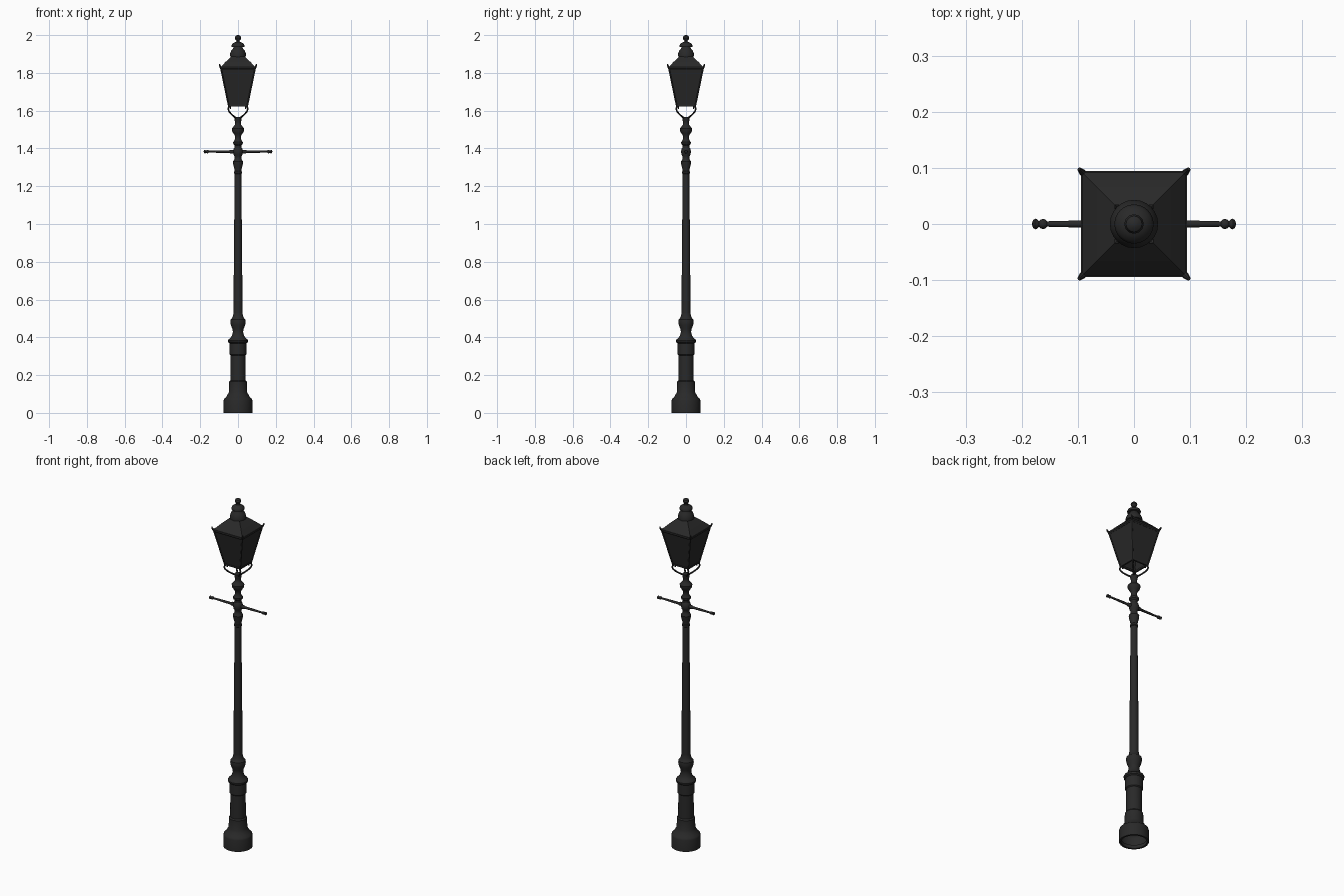
import bpy, bmesh, math
from mathutils import Vector, Matrix

iron = bpy.data.materials.new("black iron")
iron.diffuse_color = (0.022, 0.022, 0.022, 1)


def finish(name, bm, smooth=True):
    bmesh.ops.recalc_face_normals(bm, faces=bm.faces)
    me = bpy.data.meshes.new(name)
    bm.to_mesh(me)
    bm.free()
    me.materials.append(iron)
    ob = bpy.data.objects.new(name, me)
    bpy.context.collection.objects.link(ob)
    if smooth:
        bpy.ops.object.select_all(action='DESELECT')
        ob.select_set(True)
        bpy.context.view_layer.objects.active = ob
        bpy.ops.object.shade_smooth_by_angle(angle=math.radians(35))
    return ob


def lathe(name, profile, sides=24, turn=None):
    """Spin (radius, height) points about z; turn is an optional matrix."""
    bm = bmesh.new()
    vs = [bm.verts.new((r, 0, z)) for r, z in profile]
    es = [bm.edges.new(p) for p in zip(vs, vs[1:])]
    bmesh.ops.spin(bm, geom=vs + es, cent=(0, 0, 0), axis=(0, 0, 1),
                   angle=math.tau, steps=sides, use_duplicate=False)
    bmesh.ops.remove_doubles(bm, verts=bm.verts, dist=0.00005)
    if turn:
        bm.transform(turn)
    return finish(name, bm)


def square_loft(name, rings, closed=False):
    """Join square rings given as (half width, height)."""
    bm = bmesh.new()
    rows = [[bm.verts.new((sx * h, sy * h, z)) for sx, sy in
             ((-1, -1), (1, -1), (1, 1), (-1, 1))] for h, z in rings]
    pairs = list(zip(rows, rows[1:]))
    if closed:
        pairs.append((rows[-1], rows[0]))
    for a, b in pairs:
        for i in range(4):
            j = (i + 1) % 4
            bm.faces.new((a[i], a[j], b[j], b[i]))
    return finish(name, bm, False)


def tube(name, pts, radii, sides=8):
    """Sweep a circle along points lying in the x-z plane."""
    bm = bmesh.new()
    pts = [Vector((x, 0, z)) for x, z in pts]
    rows = []
    for i, p in enumerate(pts):
        t = (pts[min(i + 1, len(pts) - 1)] - pts[max(i - 1, 0)]).normalized()
        n = Vector((-t.z, 0, t.x))
        rows.append([bm.verts.new(p + radii[i] * (n * math.cos(a) + Vector((0, 1, 0)) * math.sin(a)))
                     for a in (math.tau * k / sides for k in range(sides))])
    for a, b in zip(rows, rows[1:]):
        for i in range(sides):
            j = (i + 1) % sides
            bm.faces.new((a[i], a[j], b[j], b[i]))
    bm.faces.new(rows[0])
    bm.faces.new(rows[-1])
    return finish(name, bm)


def four_corners(name, pts, radii, sides=8):
    for k in range(4):
        ob = tube(f"{name}_{k + 1}", pts, radii, sides)
        ob.data.transform(Matrix.Rotation(math.pi / 4 + k * math.pi / 2, 4, 'Z'))


# Pedestal, open underneath
lathe("pedestal", [
    (0.066, 0.02), (0.066, 0), (0.076, 0), (0.076, 0.066), (0.073, 0.075), (0.064, 0.082),
    (0.055, 0.098), (0.049, 0.108), (0.047, 0.165), (0.041, 0.172), (0.040, 0.305),
    (0.045, 0.31), (0.045, 0.368), (0.052, 0.374), (0.053, 0.383), (0.049, 0.39),
    (0.040, 0.396), (0.032, 0.41), (0.027, 0.43), (0.030, 0.445), (0.038, 0.465),
    (0.041, 0.482), (0.039, 0.495), (0.031, 0.503), (0.026, 0.515), (0.024, 0.53)], 32)

# Tapered shaft
lathe("shaft", [(0.024, 0.525), (0.022, 0.80), (0.0175, 1.27)], 20)

# Turned neck with collars
lathe("neck", [
    (0.0175, 1.265), (0.021, 1.268), (0.021, 1.276), (0.018, 1.28), (0.020, 1.295),
    (0.026, 1.318), (0.027, 1.33), (0.022, 1.338), (0.018, 1.346), (0.018, 1.358),
    (0.023, 1.366), (0.027, 1.383), (0.023, 1.398), (0.018, 1.405), (0.018, 1.416),
    (0.025, 1.424), (0.026, 1.434), (0.019, 1.442), (0.015, 1.455), (0.017, 1.468),
    (0.024, 1.48), (0.032, 1.492), (0.033, 1.506), (0.024, 1.516), (0.017, 1.524),
    (0.015, 1.54), (0.019, 1.548), (0.020, 1.566), (0, 1.567)], 24)

# Ladder rest, one turned arm on each side
for side, sign in (("left", -1), ("right", 1)):
    lathe(f"ladder_arm_{side}", [
        (0.010, 0.015), (0.010, 0.04), (0.0065, 0.046), (0.0065, 0.09), (0.0048, 0.155),
        (0.008, 0.158), (0.009, 0.162), (0.008, 0.166), (0.005, 0.169), (0.008, 0.172),
        (0.0095, 0.176), (0.007, 0.180), (0, 0.182)], 12,
        Matrix.Translation((0, 0, 1.383)) @ Matrix.Rotation(sign * math.pi / 2, 4, 'Y'))

# Scrolled brackets under the lantern corners
four_corners("bracket", [
    (0.010, 1.560), (0.024, 1.566), (0.040, 1.575), (0.056, 1.586), (0.068, 1.598),
    (0.073, 1.609), (0.070, 1.619), (0.062, 1.622), (0.056, 1.617), (0.057, 1.610)],
    [0.005, 0.005, 0.0045, 0.0045, 0.0045, 0.0045, 0.0045, 0.004, 0.004, 0.004])

# Lantern: thin walls open below, bottom and top frames, corner bars
square_loft("lantern_walls", [(0.049, 1.625), (0.091, 1.826), (0.089, 1.826), (0.047, 1.625)], True)
square_loft("lantern_bottom_frame", [(0.051, 1.622), (0.0525, 1.632), (0.043, 1.632), (0.042, 1.622)], True)
square_loft("lantern_top_frame", [(0.090, 1.816), (0.0945, 1.822), (0.0945, 1.831), (0.086, 1.831), (0.086, 1.816)], True)
q = math.sqrt(2)
four_corners("corner_bar", [(0.049 * q, 1.623), (0.091 * q, 1.826)], [0.004, 0.004], 6)
four_corners("corner_horn", [(0.086 * q, 1.822), (0.092 * q, 1.829), (0.096 * q, 1.837), (0.098 * q, 1.846)],
             [0.006, 0.006, 0.0045, 0.0025])

# Hipped roof
square_loft("roof", [(0.094, 1.829), (0.066, 1.858), (0.034, 1.888)])

# Vented chimney cap and ball finial
lathe("chimney", [
    (0.038, 1.870), (0.038, 1.886), (0.043, 1.888), (0.043, 1.897), (0.040, 1.908),
    (0.035, 1.920), (0.026, 1.929), (0.024, 1.936), (0.034, 1.938), (0.035, 1.944),
    (0.031, 1.953), (0.021, 1.960), (0.010, 1.964), (0.008, 1.970), (0.013, 1.974),
    (0.017, 1.984), (0.014, 1.994), (0.007, 1.999), (0, 2.0)], 24)
